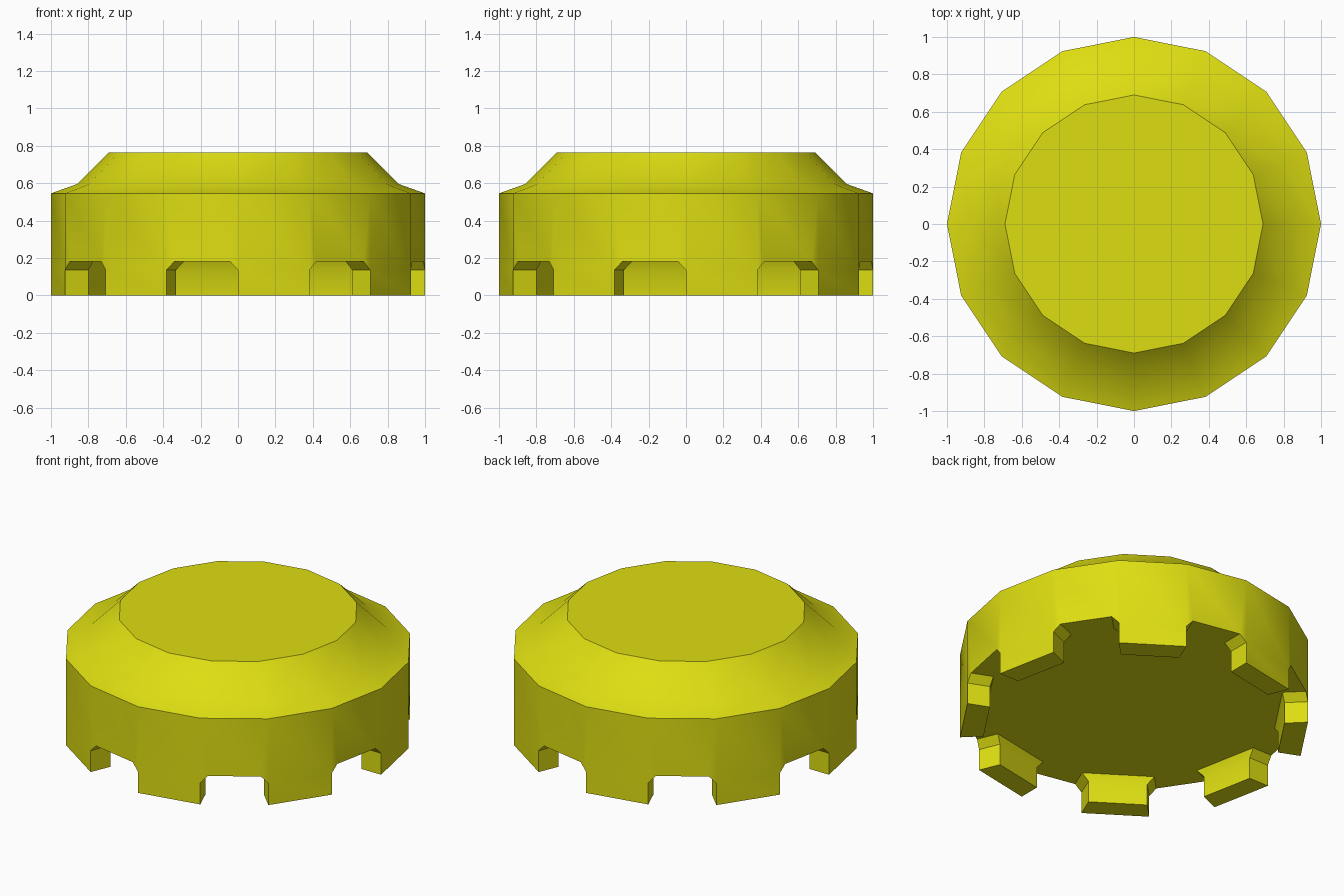
import bpy, bmesh
from math import cos, sin, radians
from mathutils import Vector

if "Cube" in bpy.data.objects:
    bpy.data.objects.remove(bpy.data.objects["Cube"])

SIDES = 16
R_IN = 0.865                       # inner radius of the teeth
Z_CHAMFER, Z_FLOOR, Z_SHOULDER = 0.135, 0.18, 0.545
FLARE = 0.042                      # how far the tooth root widens into the gap

yellow = bpy.data.materials.new("yellow")
yellow.diffuse_color = (0.73, 0.73, 0.006, 1)
yellow.use_nodes = True
yellow.node_tree.nodes["Principled BSDF"].inputs["Base Color"].default_value = yellow.diffuse_color

bm = bmesh.new()


def point(i, r, z):
    a = radians(360 / SIDES * i)
    return Vector((r * cos(a), r * sin(a), z))


def ring(r, z):
    return [bm.verts.new(point(i, r, z)) for i in range(SIDES)]


# Rings of the 16-sided body and its tooth posts
low_out, low_in = ring(1, 0), ring(R_IN, 0)
mid_out, mid_in = ring(1, Z_CHAMFER), ring(R_IN, Z_CHAMFER)
shoulder = ring(1, Z_SHOULDER)
slope = ring(0.86, 0.595)
crown = ring(0.69, 0.765)

# Root corners, moved into the neighbouring gap (teeth sit on even sides)
root_out, root_in = [], []
for i in range(SIDES):
    gap_end = i - 1 if i % 2 == 0 else i + 1
    step = (point(gap_end, 1, 0) - point(i, 1, 0)).normalized() * FLARE
    root_out.append(bm.verts.new(point(i, 1, Z_FLOOR) + step))
    root_in.append(bm.verts.new(point(i, R_IN, Z_FLOOR) + step))

floor = []
for i in range(SIDES):
    j = (i + 1) % SIDES
    # Shoulder and sloped crown
    bm.faces.new((shoulder[i], shoulder[j], slope[j], slope[i]))
    bm.faces.new((slope[i], slope[j], crown[j], crown[i]))
    # Side of the tooth post and its chamfered root
    bm.faces.new((low_out[i], low_in[i], mid_in[i], mid_out[i]))
    bm.faces.new((mid_out[i], mid_in[i], root_in[i], root_out[i]))
    if i % 2 == 0:
        # Tooth: outer wall, underside, inner wall
        bm.faces.new((low_out[i], low_out[j], mid_out[j], shoulder[j], shoulder[i], mid_out[i]))
        bm.faces.new((low_out[i], low_in[i], low_in[j], low_out[j]))
        bm.faces.new((low_in[i], mid_in[i], mid_in[j], low_in[j]))
        bm.faces.new((mid_in[i], root_in[i], root_in[j], mid_in[j]))
        floor += [root_out[i], root_in[i], root_in[j], root_out[j]]
    else:
        # Gap: outer wall above the opening
        bm.faces.new((mid_out[i], root_out[i], root_out[j], mid_out[j], shoulder[j], shoulder[i]))

bm.faces.new(crown)    # flat top
bm.faces.new(floor)    # underside between the teeth
bmesh.ops.recalc_face_normals(bm, faces=bm.faces)

mesh = bpy.data.meshes.new("notched_cap")
bm.to_mesh(mesh)
bm.free()
mesh.materials.append(yellow)
cap = bpy.data.objects.new("notched_cap", mesh)
bpy.context.collection.objects.link(cap)

# Smooth around the rim, sharp at the shoulder, top and teeth
bpy.context.view_layer.objects.active = cap
cap.select_set(True)
bpy.ops.object.shade_smooth_by_angle(angle=radians(30))
